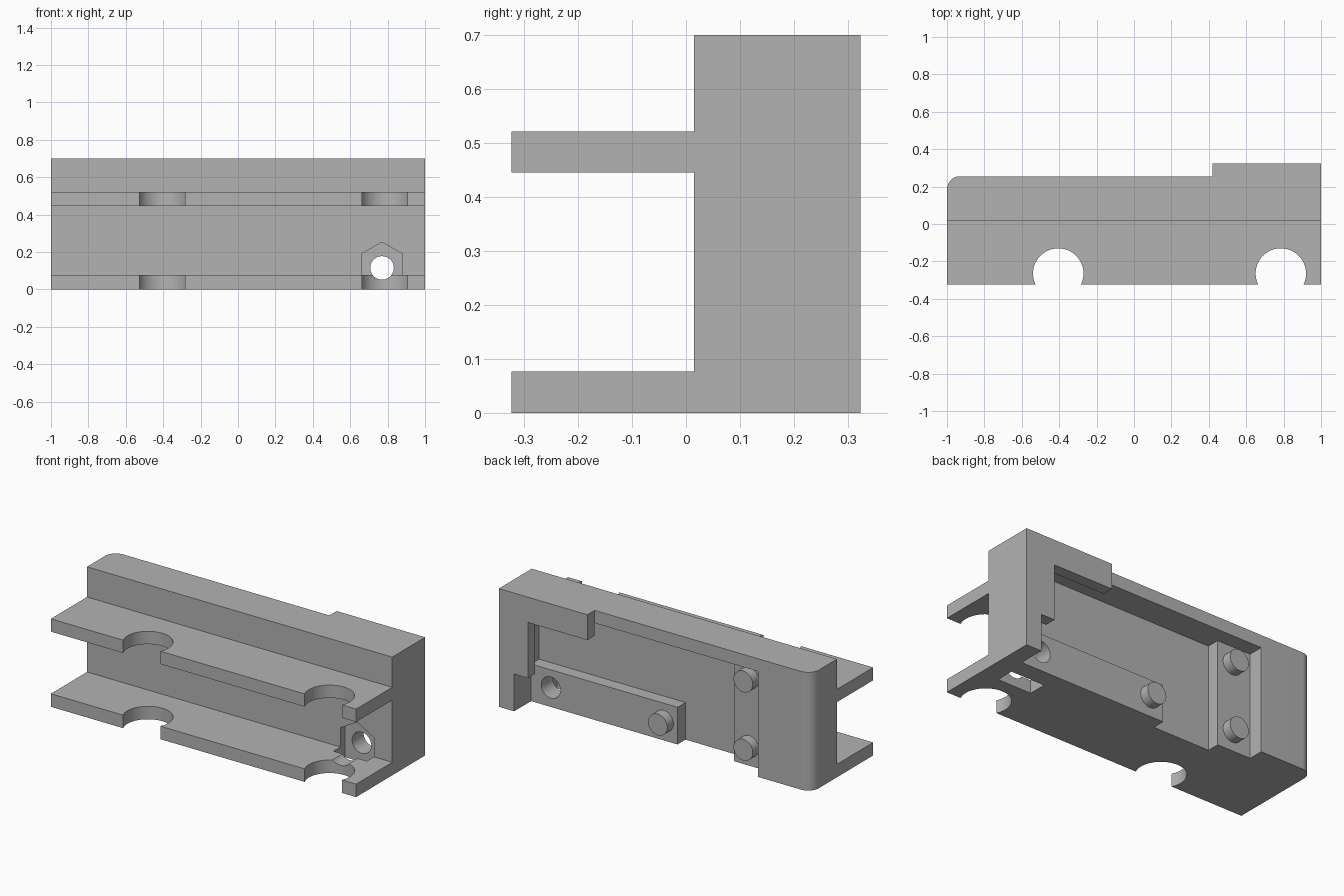
import bpy
import bmesh
from math import cos, sin, asin, pi, radians

cube = bpy.data.objects.get("Cube")
if cube:
    bpy.data.objects.remove(cube, do_unlink=True)

grey = bpy.data.materials.new("plain grey")
grey.use_nodes = True
grey.diffuse_color = (0.45, 0.45, 0.45, 1)
grey.node_tree.nodes["Principled BSDF"].inputs["Base Color"].default_value = grey.diffuse_color


def prism(name, outline, axis, lo, hi):
    """Extrude a flat outline along y (outline in x, z) or z (outline in x, y)."""
    bm = bmesh.new()
    place = (lambda u, v, w: (u, w, v)) if axis == "y" else (lambda u, v, w: (u, v, w))
    low = [bm.verts.new(place(u, v, lo)) for u, v in outline]
    high = [bm.verts.new(place(u, v, hi)) for u, v in outline]
    bm.faces.new(low)
    bm.faces.new(high)
    for i in range(len(low)):
        j = (i + 1) % len(low)
        bm.faces.new((low[i], low[j], high[j], high[i]))
    bmesh.ops.recalc_face_normals(bm, faces=bm.faces)
    mesh = bpy.data.meshes.new(name)
    bm.to_mesh(mesh)
    bm.free()
    mesh.materials.append(grey)
    obj = bpy.data.objects.new(name, mesh)
    bpy.context.collection.objects.link(obj)
    return obj


def rect(x0, x1, v0, v1):
    return [(x0, v0), (x1, v0), (x1, v1), (x0, v1)]


def arc(cx, cv, r, start, end, steps):
    angles = [start + (end - start) * i / steps for i in range(steps + 1)]
    return [(cx + r * cos(a), cv + r * sin(a)) for a in angles]


def circle(cx, cv, r):
    return arc(cx, cv, r, 0, 2 * pi, 40)[:-1]


def cut(obj, cutters):
    bpy.context.view_layer.objects.active = obj
    for cutter in cutters:
        mod = obj.modifiers.new("cut", "BOOLEAN")
        mod.operation, mod.solver, mod.object = "DIFFERENCE", "EXACT", cutter
        bpy.ops.object.modifier_apply(modifier=mod.name)


FRONT, WALL, FLOOR, PAD, BACK, LIP = -0.323, 0.015, 0.09, 0.165, 0.255, 0.323
TOP, RECESS_TOP = 0.7, 0.625
POST_R, POST_L = -0.65, 0.9
HOLE_X, HOLE_Z, HOLE_R = 0.77, 0.115, 0.063

# Wall and the frame around the rear recess
wall = prism("wall", rect(POST_R, POST_L, 0, RECESS_TOP), "y", WALL, FLOOR)
prism("top_rail", rect(POST_R, POST_L, WALL, BACK), "z", RECESS_TOP, TOP)
prism("left_post", rect(POST_L, 1, WALL, BACK), "z", 0, TOP)
corner = arc(-0.93, BACK - 0.07, 0.07, pi / 2, pi, 12)
prism("right_post", [(-1, WALL), (POST_R, WALL), (POST_R, BACK)] + corner, "z", 0, TOP)

# Raised rear lip that overhangs the recess
prism("rear_lip", [(1, 0), (1, TOP), (0.42, TOP), (0.42, 0.55), (0.81, 0.55),
                   (0.81, 0.22), (POST_L, 0.22), (POST_L, 0)], "y", BACK, LIP)

# Mounting pads and pegs inside the recess
bar = prism("lower_pad", rect(-0.06, POST_L, 0, 0.22), "y", FLOOR, PAD)
prism("upright_pad", rect(POST_R, -0.43, 0, RECESS_TOP), "y", FLOOR, PAD)
for name, x, z in (("bar_peg", 0.03, HOLE_Z), ("low_peg", -0.53, HOLE_Z), ("high_peg", -0.53, 0.52)):
    prism(name, circle(x, z, HOLE_R), "y", PAD, 0.222)

# Front shelves with round notches
notch_r, notch_y = 0.135, -0.265
dip = asin((notch_y - FRONT) / notch_r)
outline = [(1, WALL), (-1, WALL), (-1, FRONT)]
for x in (-0.405, 0.785):
    outline += arc(x, notch_y, notch_r, pi + dip, -dip, 32)
outline.append((1, FRONT))
lower_shelf = prism("lower_shelf", outline, "z", 0, 0.077)
prism("upper_shelf", outline, "z", 0.445, 0.521)

# Bolt hole and the nut pocket that opens downward
bolt = prism("bolt_cutter", circle(HOLE_X, HOLE_Z, HOLE_R), "y", -0.4, 0.3)
pocket = [(0.66, -0.1), (0.88, -0.1), (0.88, 0.19), (HOLE_X, 0.253), (0.66, 0.19)]
nut = prism("nut_cutter", pocket, "y", -0.05, 0.058)
cut(wall, (nut, bolt))
cut(lower_shelf, (nut, bolt))
cut(bar, (bolt,))
for cutter in (bolt, nut):
    bpy.data.objects.remove(cutter, do_unlink=True)

# Smooth the round surfaces, keep the edges crisp
for obj in bpy.context.scene.objects:
    obj.select_set(obj.type == "MESH")
bpy.context.view_layer.objects.active = wall
bpy.ops.object.shade_smooth_by_angle(angle=radians(25))
